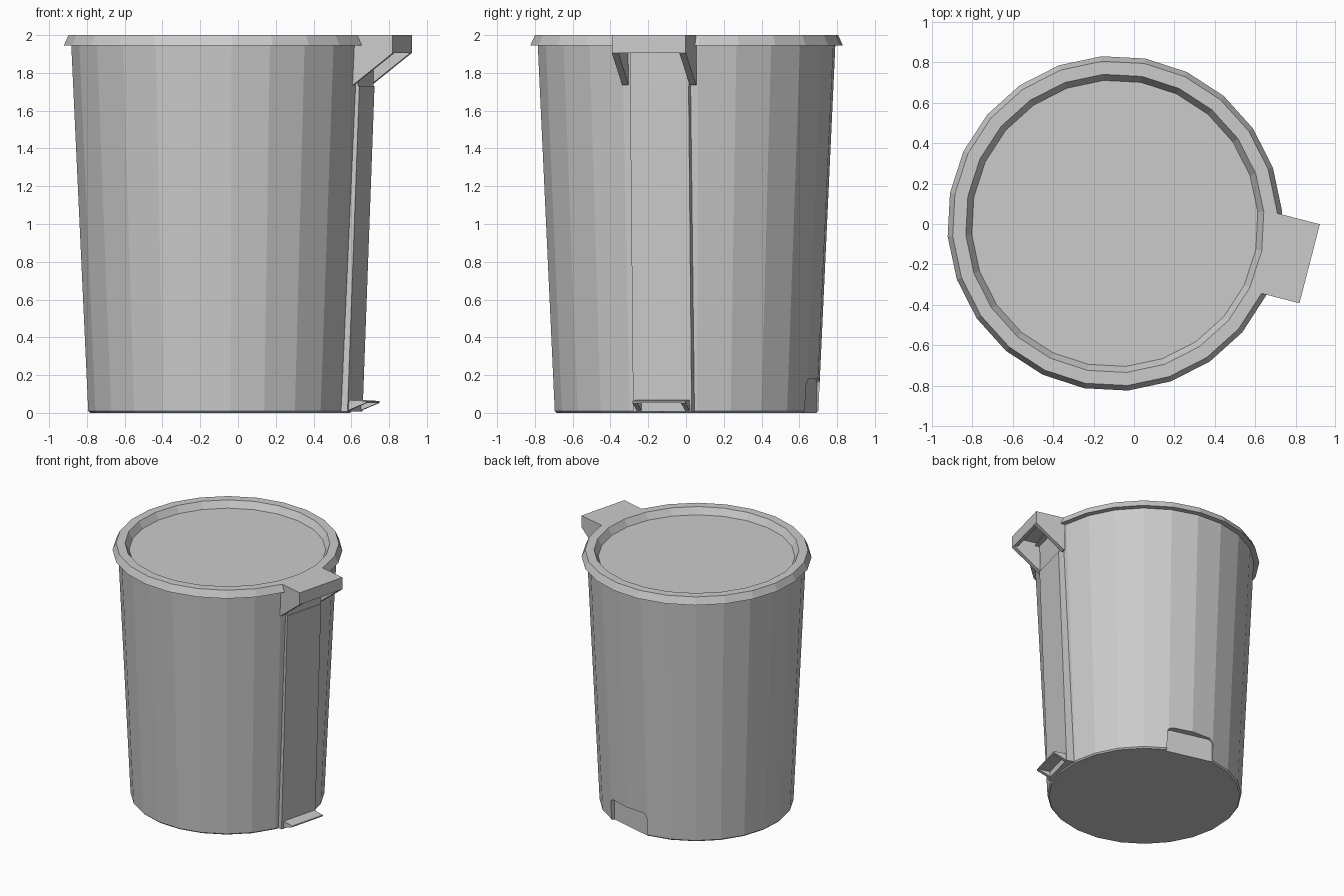
import bpy, bmesh, math
from mathutils import Matrix

if "Cube" in bpy.data.objects:
    bpy.data.objects.remove(bpy.data.objects["Cube"], do_unlink=True)

SIDES = 24
CENTRE = Matrix.Translation((-0.095, 0.003, 0))
FACING = CENTRE @ Matrix.Rotation(math.radians(-14.5), 4, "Z")   # +x points out through the pedal side

grey = bpy.data.materials.new("grey_plastic")
grey.use_nodes = True
grey.diffuse_color = (0.6, 0.6, 0.6, 1)
grey.node_tree.nodes["Principled BSDF"].inputs["Base Color"].default_value = (0.6, 0.6, 0.6, 1)


def finish(name, bm):
    bmesh.ops.recalc_face_normals(bm, faces=bm.faces)
    mesh = bpy.data.meshes.new(name)
    bm.to_mesh(mesh)
    bm.free()
    mesh.materials.append(grey)
    obj = bpy.data.objects.new(name, mesh)
    bpy.context.collection.objects.link(obj)
    return obj


def lathe(name, profile, cap_ends):
    """Turn a (radius, height) profile; cap_ends lists the profile rings to fill."""
    bm = bmesh.new()
    rings = []
    for r, z in profile:
        angles = [math.radians(4.5) + math.tau * i / SIDES for i in range(SIDES)]
        rings.append([bm.verts.new(CENTRE @ Matrix.Rotation(a, 4, "Z") @ Matrix.Translation((r, 0, z)).translation)
                      for a in angles])
    for low, high in zip(rings, rings[1:]):
        for i in range(SIDES):
            j = (i + 1) % SIDES
            bm.faces.new((low[i], low[j], high[j], high[i]))
    for end in cap_ends:
        bm.faces.new(rings[end])
    return finish(name, bm)


def prism(bm, profile, side_a, side_b):
    """Extrude an (outward, height) outline from side_a to side_b."""
    a, b = [[bm.verts.new(FACING @ Matrix.Translation((d, s, z)).translation) for d, z in profile]
            for s in (side_a, side_b)]
    bm.faces.new(a)
    bm.faces.new(b)
    for i in range(len(a)):
        j = (i + 1) % len(a)
        bm.faces.new((a[i], a[j], b[j], b[i]))


def prisms(name, parts):
    bm = bmesh.new()
    for part in parts:
        prism(bm, *part)
    return finish(name, bm)


# Tapered bin body and lid with a raised rim
body = lathe("bin_body", [(0.69, 0), (0.70, 0.01), (0.79, 1.945)], (0, -1))
lathe("lid", [(0.78, 1.945), (0.83, 1.945), (0.805, 2), (0.74, 2), (0.71, 1.945 + 0.003)], (-1,))

# Round-cornered grip notch cut into the foot of the back
outline = [(-0.23, -0.1), (0.144, -0.1)]
for cx, start in ((0.104, 0), (-0.19, 90)):
    for step in range(4):
        a = math.radians(start + step * 30)
        outline.append((cx + 0.04 * math.cos(a), 0.14 + 0.04 * math.sin(a)))
cutter = prisms("notch_cutter", [(outline, 0.655, 0.9)])
cutter.hide_render = True
cut = body.modifiers.new("notch", "BOOLEAN")
cut.operation, cut.solver, cut.object = "DIFFERENCE", "EXACT", cutter
bpy.context.view_layer.update()
cut_mesh = bpy.data.meshes.new_from_object(body.evaluated_get(bpy.context.evaluated_depsgraph_get()))
body.modifiers.clear()
body.data = cut_mesh
bpy.data.objects.remove(cutter, do_unlink=True)

# Flat panel covering the pedal rod, with a slight step near the top
prisms("rod_panel", [([(0.62, 0.008), (0.724, 0.008), (0.789, 1.73), (0.68, 1.73)], -0.105, 0.215)])
prisms("upper_panel", [([(0.7, 1.72), (0.782, 1.72), (0.788, 1.94), (0.7, 1.94)], -0.105, 0.215)])

# Lid handle: top plate, front lip and two sloping side walls, open below
LEFT, RIGHT, WALL = 0.25, -0.154, 0.035
cheek = [(0.755, 2), (0.984, 2), (0.984, 1.905), (0.765, 1.735), (0.755, 1.735)]
prisms("lid_handle", [
    ([(0.755, 2), (0.984, 2), (0.984, 1.97), (0.755, 1.97)], RIGHT + WALL, LEFT - WALL),
    ([(0.955, 1.97), (0.984, 1.97), (0.984, 1.905), (0.955, 1.905)], RIGHT + WALL, LEFT - WALL),
    (cheek, RIGHT, RIGHT + WALL),
    (cheek, LEFT - WALL, LEFT),
])

# Foot pedal: thin tread with tapered side webs
web = [(0.69, 0.008), (0.72, 0.012), (0.82, 0.053), (0.69, 0.058)]
prisms("foot_pedal", [
    ([(0.69, 0.07), (0.82, 0.063), (0.82, 0.053), (0.69, 0.055)], -0.085, 0.205),
    (web, -0.085, -0.06),
    (web, 0.18, 0.205),
])
